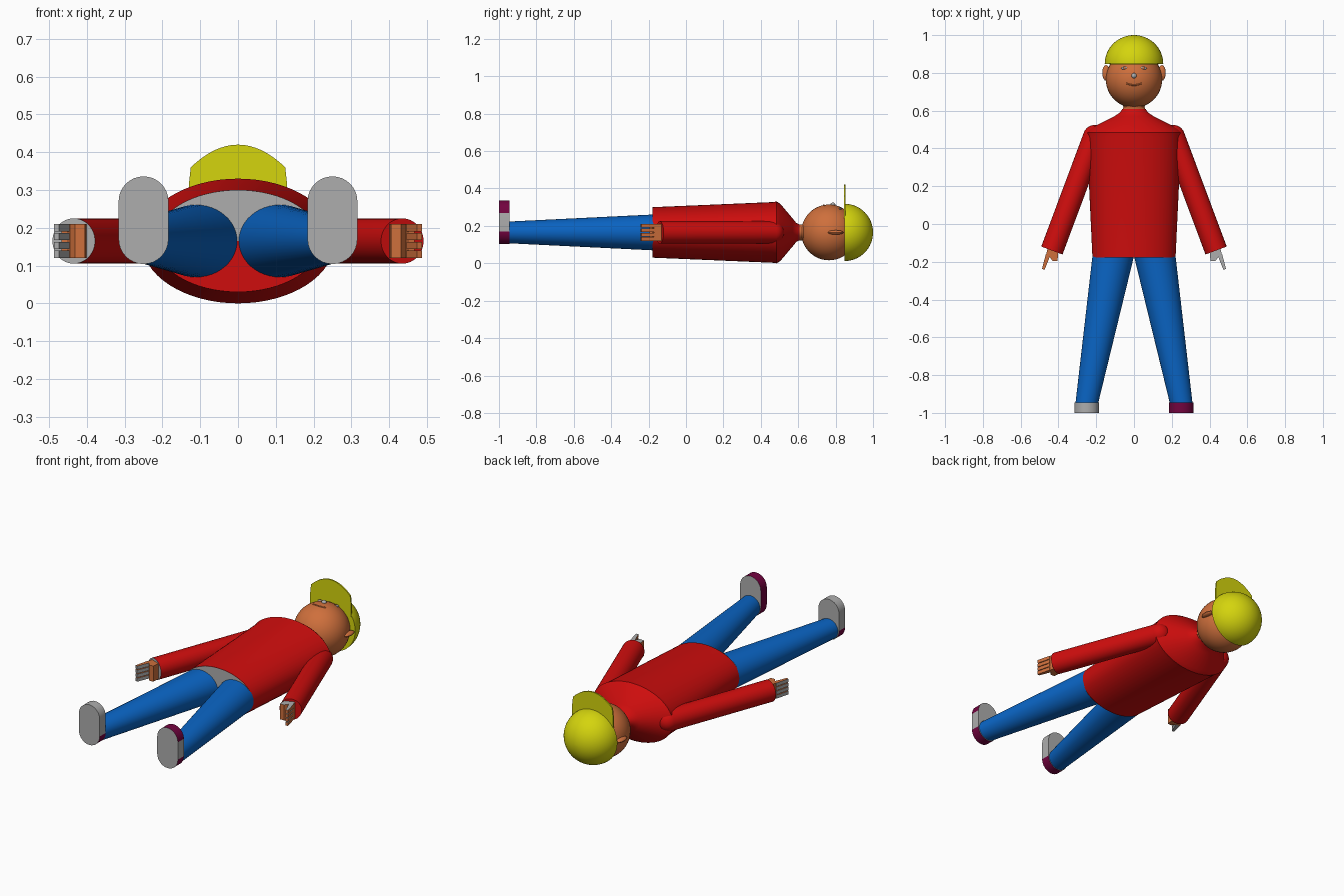
import bpy, bmesh
from math import sin, cos, pi, sqrt
from mathutils import Vector

cube = bpy.data.objects.get("Cube")
if cube:
    bpy.data.objects.remove(cube, do_unlink=True)

MID = 0.165  # height of the body axis


def material(name, rgb):
    m = bpy.data.materials.new(name)
    m.use_nodes = True
    m.diffuse_color = (*rgb, 1)
    for node in m.node_tree.nodes:
        if node.type == 'BSDF_PRINCIPLED':
            node.inputs["Base Color"].default_value = (*rgb, 1)
    return m


RED = material("jumper_red", (0.62, 0.004, 0.004))
BLUE = material("trouser_blue", (0.003, 0.13, 0.56))
SKIN = material("skin", (0.62, 0.16, 0.045))
YELLOW = material("cap_yellow", (0.66, 0.66, 0.004))
PURPLE = material("shoe_purple", (0.17, 0.001, 0.05))
GREY = material("grey", (0.42, 0.42, 0.42))


def finish(name, bm, mats, rule=None):
    """Turn a bmesh into an object; rule picks the material slot per face."""
    bmesh.ops.recalc_face_normals(bm, faces=bm.faces)
    bm.normal_update()
    if rule:
        for f in bm.faces:
            f.material_index = int(rule(f))
    me = bpy.data.meshes.new(name)
    bm.to_mesh(me)
    bm.free()
    for m in mats:
        me.materials.append(m)
    me.shade_smooth()
    me.set_sharp_from_angle(angle=0.6)
    ob = bpy.data.objects.new(name, me)
    bpy.context.collection.objects.link(ob)
    return ob


def loft(name, rings, mats, rule=None, across=(1, 0), n=48):
    """Skin ellipses (x, y, half width, half height) whose width runs along across."""
    bm = bmesh.new()
    loops = []
    for x, y, w, h in rings:
        loops.append([bm.verts.new((x + across[0] * w * cos(a), y + across[1] * w * cos(a),
                                    MID + h * sin(a)))
                      for a in (2 * pi * i / n for i in range(n))])
    for a, b in zip(loops, loops[1:]):
        for i in range(n):
            j = (i + 1) % n
            bm.faces.new((a[i], a[j], b[j], b[i]))
    bm.faces.new(loops[0])
    bm.faces.new(loops[-1])
    return finish(name, bm, mats, rule)


def slab(name, points, depth, mats, rule=None):
    """Extrude a flat outline along depth."""
    bm = bmesh.new()
    face = bm.faces.new([bm.verts.new(p) for p in points])
    moved = bmesh.ops.extrude_face_region(bm, geom=[face], use_keep_orig=True)["geom"]
    bmesh.ops.translate(bm, vec=depth, verts=[v for v in moved if isinstance(v, bmesh.types.BMVert)])
    return finish(name, bm, mats, rule)


def ball(name, centre, radii, mats, n=24):
    bm = bmesh.new()
    bmesh.ops.create_uvsphere(bm, u_segments=n, v_segments=n // 2, radius=1)
    bmesh.ops.scale(bm, vec=radii, verts=bm.verts)
    bmesh.ops.translate(bm, vec=centre, verts=bm.verts)
    return finish(name, bm, mats)


# Torso, with the hem closed by a grey upper half and a red lower half
profile = [(-0.178, 0.22, 0.135), (0.46, 0.25, 0.162), (0.485, 0.256, 0.165), (0.505, 0.235, 0.152),
           (0.57, 0.105, 0.075), (0.59, 0.075, 0.05), (0.608, 0.062, 0.042)]
torso = loft("torso", [(0, *p) for p in profile], [RED], n=64)
bm = bmesh.new()
for half in (1, -1):
    bm.faces.new([bm.verts.new((0.22 * cos(a), -0.18, MID + half * 0.135 * sin(a)))
                  for a in (pi * i / 32 for i in range(33))])
finish("hem_cover", bm, [RED, GREY], lambda f: f.calc_center_median().z > MID)

# Neck and head
loft("neck", [(0, 0.6, 0.062, 0.042), (0, 0.62, 0.056, 0.042), (0, 0.65, 0.07, 0.06)], [SKIN])
HEAD_Y, HEAD_R = 0.765, 0.149
ball("head", (0, HEAD_Y, MID), (HEAD_R,) * 3, [SKIN], n=48)


def on_face(x, y):
    return MID + sqrt(HEAD_R ** 2 - x ** 2 - (y - HEAD_Y) ** 2)


# Nose and mouth
ball("nose", (0, 0.785, on_face(0, 0.785)), (0.014, 0.014, 0.012), [GREY], n=16)
mouth = bpy.data.curves.new("mouth", 'CURVE')
mouth.dimensions = '3D'
mouth.bevel_depth = 0.004
mouth.materials.append(SKIN)
line = mouth.splines.new('POLY')
line.points.add(8)
for i, p in enumerate(line.points):
    x = 0.01 * (i - 4)
    y = 0.735 + 6 * x * x
    p.co = (x, y, on_face(x, y), 1)
bpy.context.collection.objects.link(bpy.data.objects.new("mouth", mouth))

# Cap: half dome and upright peak
dome = [(0, 0.848 + 0.152 * sin(t), 0.155 * cos(t), 0.153 * cos(t))
        for t in (pi / 2 * i / 16 for i in range(16))]
dome.append((0, 1.0, 0.003, 0.003))
loft("cap_dome", dome, [YELLOW], n=64)
peak = [(-0.13, 0.845, 0.24), (0.13, 0.845, 0.24), (0.13, 0.845, 0.315)]
peak += [(0.125 * x, 0.845, 0.36 + 0.06 * (1 - x * x)) for x in (1 - i / 8 for i in range(17))]
peak.append((-0.13, 0.845, 0.315))
slab("cap_peak", peak, (0, 0.008, 0), [YELLOW])

for s, side in ((1, "left"), (-1, "right")):
    # Eye and ear
    ball(side + "_eye", (s * 0.05, 0.825, on_face(0.05, 0.825)), (0.018, 0.008, 0.005), [GREY], n=16)
    ball(side + "_pupil", (s * 0.05, 0.825, on_face(0.05, 0.825) + 0.003),
         (0.006, 0.006, 0.004), [SKIN], n=12)
    ball(side + "_ear", (s * 0.148, 0.8, MID), (0.02, 0.042, 0.012), [SKIN], n=16)

    # Sleeve with rounded shoulder, grey cuff opening on the right
    along = Vector((0.35, -0.937))
    top, length, r = Vector((0.209, 0.464)), 0.645, 0.06
    rings = []
    for d, w in [(-r * cos(t), r * sin(t)) for t in (pi / 2 * i / 8 for i in range(1, 9))] + [(length, r)]:
        p = top + along * d
        rings.append((s * p.x, p.y, w, w))
    loft(side + "_sleeve", rings, [RED, GREY],
         lambda f: s < 0 and len(f.verts) > 4 and f.calc_center_median().y < 0,
         across=(s * 0.937, 0.35))

    # Hand: palm with broad thumb, then a stack of four fingers
    palm = [(0.455, -0.12), (0.4, -0.14), (0.405, -0.195), (0.432, -0.195), (0.445, -0.175), (0.467, -0.17)]
    slab(side + "_palm", [(s * x, y, 0.12) for x, y in palm], (0, 0, 0.09), [SKIN, GREY],
         lambda f: f.normal.z > 0.5 and s > 0)
    finger = [(0.44, -0.16), (0.474, -0.243), (0.487, -0.238), (0.467, -0.16)]
    for i in range(4):
        slab(f"{side}_finger_{i + 1}", [(s * x, y, 0.12 + 0.0235 * i) for x, y in finger],
             (0, 0, 0.0195), [SKIN, GREY],
             lambda f: (f.normal.z > 0.5) == (s > 0))

    # Trouser leg
    loft(side + "_leg", [(s * 0.11, -0.17, 0.11, 0.096), (s * 0.25, -0.95, 0.06, 0.058)], [BLUE])

    # Shoe: upright stadium plate
    arc = [pi * i / 16 for i in range(17)]
    outline = [(s * 0.25 + 0.066 * cos(a), -1, 0.27 + 0.066 * sin(a)) for a in arc]
    outline += [(s * 0.25 - 0.066 * cos(a), -1, 0.17 - 0.066 * sin(a)) for a in arc]
    slab(side + "_shoe", outline, (0, 0.055, 0), [GREY, PURPLE],
         lambda f: f.normal.z < -0.05 or (s > 0 and (f.normal.z > 0.05 or f.normal.x < -0.5)))
